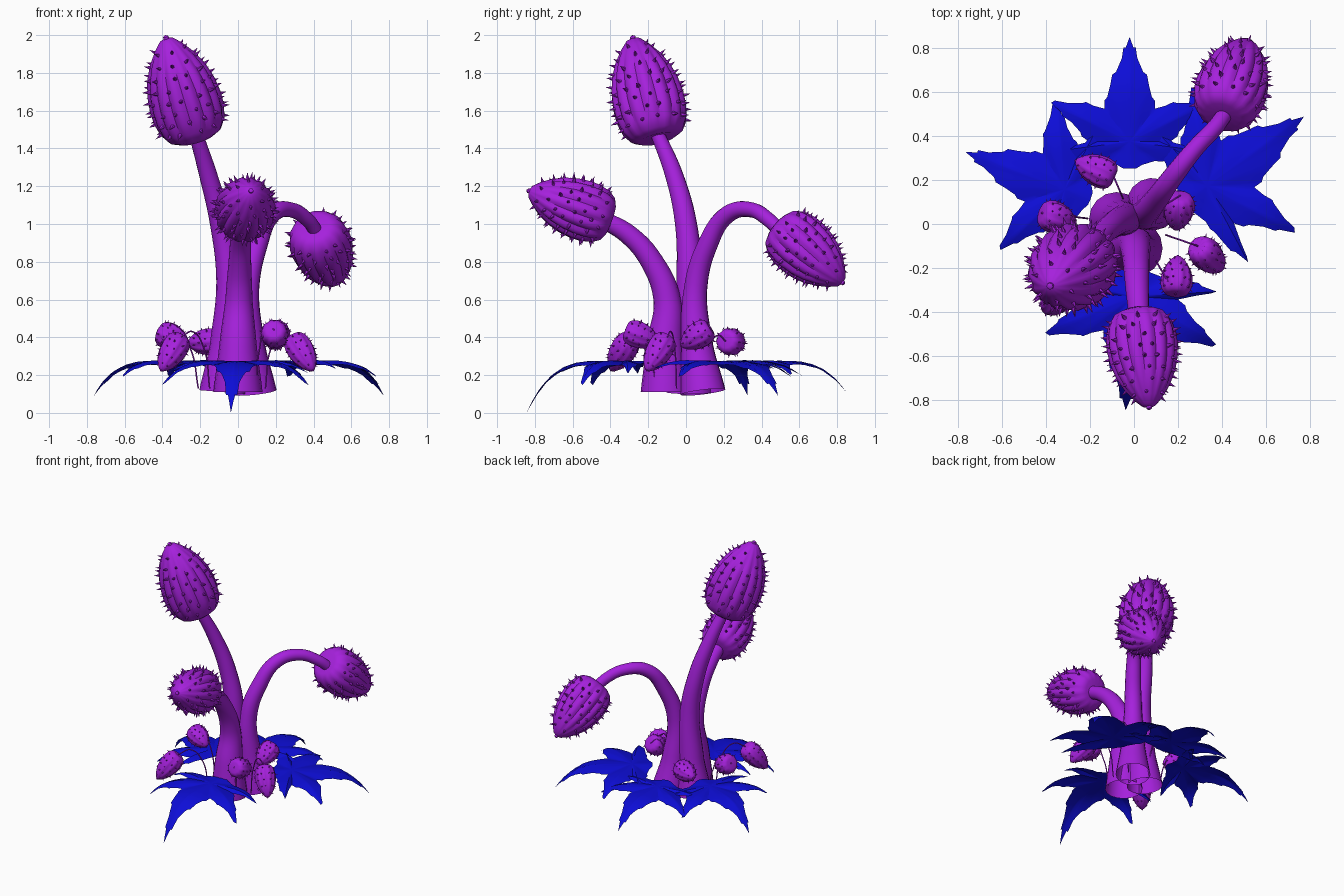
import bpy, bmesh, math
from mathutils import Vector, Matrix

cube = bpy.data.objects.get("Cube")
if cube:
    bpy.data.objects.remove(cube)


def material(name, rgb):
    m = bpy.data.materials.new(name)
    m.use_nodes = True
    col = (*rgb, 1)
    m.diffuse_color = col
    m.node_tree.nodes["Principled BSDF"].inputs["Base Color"].default_value = col
    return m


PURPLE = material("purple", (0.38, 0.015, 0.72))
BLUE = material("deep blue", (0.004, 0.004, 0.68))


def finish(ob, mat, angle=35):
    ob.data.materials.append(mat)
    bpy.ops.object.select_all(action='DESELECT')
    ob.select_set(True)
    bpy.context.view_layer.objects.active = ob
    if ob.type == 'CURVE':
        bpy.ops.object.convert(target='MESH')
    bpy.ops.object.shade_smooth_by_angle(angle=math.radians(angle))


def mesh_object(name, bm, mat, angle=35):
    bmesh.ops.recalc_face_normals(bm, faces=bm.faces)
    me = bpy.data.meshes.new(name)
    bm.to_mesh(me)
    bm.free()
    ob = bpy.data.objects.new(name, me)
    bpy.context.collection.objects.link(ob)
    finish(ob, mat, angle)


# Tapered tube through points, each given as (x, y, z, radius)
def tube(name, pts, sides=6):
    cu = bpy.data.curves.new(name, 'CURVE')
    cu.dimensions = '3D'
    cu.bevel_depth = 1
    cu.bevel_resolution = sides
    cu.resolution_u = 8
    sp = cu.splines.new('BEZIER')
    sp.bezier_points.add(len(pts) - 1)
    for p, (x, y, z, r) in zip(sp.bezier_points, pts):
        p.co = (x, y, z)
        p.radius = r
        p.handle_left_type = p.handle_right_type = 'AUTO'
    ob = bpy.data.objects.new(name, cu)
    bpy.context.collection.objects.link(ob)
    finish(ob, PURPLE)


# Pod profile: (fraction of length, fraction of radius)
POD = [(0.03, 0.0), (0.0, 0.5), (0.04, 0.74), (0.12, 0.9), (0.24, 0.99), (0.36, 1.0),
       (0.5, 0.95), (0.64, 0.83), (0.77, 0.64), (0.88, 0.4), (0.95, 0.2),
       (0.965, 0.08), (0.985, 0.075), (1.0, 0.0)]


def pod_radius(t):
    for (t0, r0), (t1, r1) in zip(POD[1:], POD[2:]):
        if t0 <= t <= t1:
            return r0 + (r1 - r0) * (t - t0) / (t1 - t0)


# Ribbed, spiny pod running from its stalk end to its tip
def pod(name, base, tip, radius, rows, per_row, spike, ribs=14):
    base, tip = Vector(base), Vector(tip)
    length = (tip - base).length
    frame = Matrix.Translation(base) @ (tip - base).to_track_quat('Z', 'Y').to_matrix().to_4x4()
    bm = bmesh.new()
    seg = ribs * 4
    rings = []
    for t, r in POD:
        if r == 0:
            rings.append([bm.verts.new((0, 0, t * length))] * seg)
            continue
        groove = 0.09 * min(1, t * 6) * min(1, (1 - t) * 3)
        ring = []
        for i in range(seg):
            rr = r * radius * (1 - groove * (0, 0.3, 1, 0.3)[i % 4])
            a = math.tau * i / seg
            ring.append(bm.verts.new((rr * math.cos(a), rr * math.sin(a), t * length)))
        rings.append(ring)
    for lo, hi in zip(rings, rings[1:]):
        for i in range(seg):
            j = (i + 1) % seg
            quad = list(dict.fromkeys((lo[i], lo[j], hi[j], hi[i])))
            bm.faces.new(quad)
    # Spines in staggered rows
    for k in range(rows):
        t = 0.13 + 0.73 * k / (rows - 1)
        r = pod_radius(t)
        slope = (pod_radius(t + 0.03) - pod_radius(t - 0.03)) * radius / (0.06 * length)
        n = max(5, round(per_row * r))
        for i in range(n):
            a = math.tau * (i + 0.5 * (k % 2) + 0.15 * math.sin(k * 5 + i * 3)) / n
            out = Vector((math.cos(a), math.sin(a), -slope)).normalized()
            at = Vector((r * radius * math.cos(a), r * radius * math.sin(a), t * length))
            m = Matrix.Translation(at + out * spike * 0.3) @ out.to_track_quat('Z', 'Y').to_matrix().to_4x4()
            bmesh.ops.create_cone(bm, cap_ends=False, segments=6, radius1=spike * 0.36,
                                  radius2=0, depth=spike * 1.3, matrix=m)
    bm.transform(frame)
    mesh_object(name, bm, PURPLE, 40)


# Three main stalks with flared, open feet
tube("tall_stalk", [(-0.08, 0.02, 0.11, 0.125), (-0.06, 0.02, 0.35, 0.09), (-0.045, 0.02, 0.7, 0.07),
                    (-0.09, 0, 1.0, 0.058), (-0.155, -0.06, 1.25, 0.048), (-0.23, -0.16, 1.5, 0.036)])
tube("front_stalk", [(0, -0.11, 0.11, 0.13), (0, -0.11, 0.35, 0.1), (0.005, -0.1, 0.6, 0.072),
                     (0.01, -0.18, 0.8, 0.06), (0.015, -0.3, 0.94, 0.053), (0.025, -0.45, 1.03, 0.045)])
tube("back_stalk", [(0.085, 0.09, 0.11, 0.12), (0.06, 0.06, 0.35, 0.085), (0.05, 0.05, 0.65, 0.062),
                    (0.1, 0.11, 0.88, 0.054), (0.18, 0.22, 1.05, 0.046), (0.28, 0.345, 1.075, 0.04),
                    (0.37, 0.44, 1.02, 0.038), (0.42, 0.51, 0.95, 0.036)])

# Large pods
pod("tall_pod", (-0.22, -0.15, 1.45), (-0.385, -0.285, 2.0), 0.195, 8, 13, 0.034)
pod("front_pod", (0.02, -0.4, 1.02), (0.07, -0.845, 1.18), 0.162, 8, 13, 0.03)
pod("back_pod", (0.4, 0.49, 0.99), (0.52, 0.84, 0.68), 0.165, 8, 13, 0.03)

# Small pods around the foot, each hung from an arching tendril
SMALL = [((0.29, -0.1, 0.4), (0.4, -0.21, 0.22)),
         ((0.19, -0.32, 0.44), (0.2, -0.14, 0.37)),
         ((0.21, 0.13, 0.45), (0.19, -0.03, 0.35)),
         ((-0.09, 0.21, 0.38), (-0.27, 0.29, 0.37)),
         ((-0.42, 0.05, 0.43), (-0.26, 0, 0.36)),
         ((-0.3, -0.29, 0.4), (-0.41, -0.4, 0.22))]
for i, (b, t) in enumerate(SMALL):
    pod(f"small_pod_{i + 1}", b, t, 0.073, 5, 11, 0.014, 10)
    x, y, z = b
    tube(f"tendril_{i + 1}", [(x * 0.5, y * 0.5, 0.13, 0.004), (x * 0.6, y * 0.6, 0.34, 0.004),
                              (x * 0.8, y * 0.8, z + 0.03, 0.004), (x, y, z, 0.004)], 2)

# Half outline of a lobed leaf: (forward, sideways, vein height)
HALF = [(0.34, 0, 1), (0.23, 0.04, 0.7), (0.09, 0.1, 0.4), (-0.03, 0.13, 0), (0.0, 0.24, 0.5),
        (0.0, 0.405, 1), (-0.1, 0.3, 0.5), (-0.2, 0.21, 0), (-0.25, 0.39, 1), (-0.29, 0.25, 0.4),
        (-0.3, 0.13, 0), (-0.34, 0.0, 0.5)]
CENTRE = Vector((-0.2, 0, 0.5))


def leaf_outline():
    half = []
    for a, b in zip(HALF, HALF[1:]):
        a, b = Vector(a), Vector(b)
        for k in range(4):
            p = a.lerp(b, k / 4)
            if k == 3:  # saw-tooth edge
                p = CENTRE + (p - CENTRE) * 1.06
            half.append(p)
    mirrored = [Vector((p.x, -p.y, p.z)) for p in reversed(half[1:])]
    return half + [Vector(HALF[-1])] + mirrored


def leaf(name, mid, angle, scale, drop):
    bm = bmesh.new()
    outline = leaf_outline()
    turn = Matrix.Rotation(math.radians(angle), 3, 'Z')

    def place(p, t):
        d = math.hypot(p.x - CENTRE.x, p.y)
        z = 0.275 - drop * (d / 0.54) ** 4 + 0.03 * (p.z - 0.5) * min(1, 2 * t)
        q = turn @ Vector((p.x * scale, p.y * scale, 0))
        return bm.verts.new((q.x + mid[0], q.y + mid[1], z))

    steps = 8
    hub = place(CENTRE, 0)
    rings = [[place(CENTRE.lerp(p, s / steps), s / steps) for p in outline]
             for s in range(1, steps + 1)]
    n = len(outline)
    for i in range(n):
        j = (i + 1) % n
        bm.faces.new((hub, rings[0][i], rings[0][j]))
        for lo, hi in zip(rings, rings[1:]):
            bm.faces.new((lo[i], hi[i], hi[j], lo[j]))
    mesh_object(name, bm, BLUE, 30)


# Ring of four drooping leaves
leaf("back_leaf", (-0.02, 0.55), 90, 0.88, 0.18)
leaf("left_leaf", (0.495, 0.29), 35.5, 1.0, 0.2)
leaf("right_leaf", (-0.48, 0.22), 159.5, 0.89, 0.2)
leaf("front_leaf", (-0.015, -0.52), 266, 0.96, 0.29)
